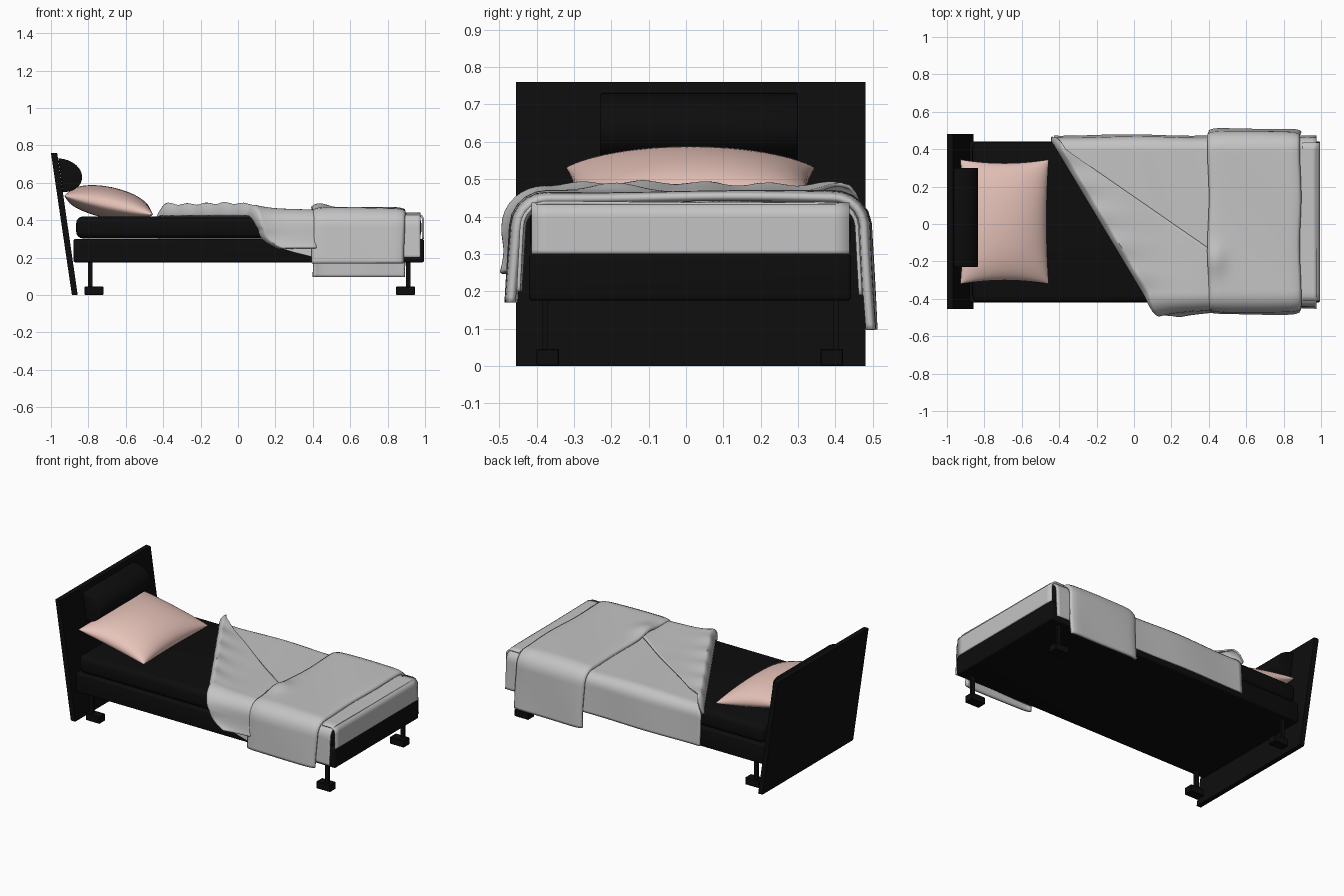
import bpy, bmesh, math
from math import sin, cos, pi, sqrt, exp

if "Cube" in bpy.data.objects:
    bpy.data.objects.remove(bpy.data.objects["Cube"])


def material(name, rgb):
    m = bpy.data.materials.new(name)
    m.diffuse_color = (*rgb, 1)
    m.use_nodes = True
    m.node_tree.nodes["Principled BSDF"].inputs["Base Color"].default_value = m.diffuse_color
    return m


BLACK = material("black_fabric", (0.004, 0.004, 0.004))
GREY = material("light_grey_cloth", (0.55, 0.55, 0.55))
PINK = material("pale_pink", (0.80, 0.55, 0.49))
C = 0.012          # the bed is slightly off centre in y
W, R, TOP = 0.435, 0.05, 0.42   # half width, edge radius, top of mattress


def finish(name, bm, mat, angle=35):
    bmesh.ops.recalc_face_normals(bm, faces=bm.faces)
    me = bpy.data.meshes.new(name)
    bm.to_mesh(me)
    bm.free()
    me.materials.append(mat)
    ob = bpy.data.objects.new(name, me)
    bpy.context.collection.objects.link(ob)
    bpy.ops.object.select_all(action='DESELECT')
    ob.select_set(True)
    bpy.context.view_layer.objects.active = ob
    bpy.ops.object.shade_smooth_by_angle(angle=math.radians(angle))
    return ob


def box(name, lo, hi, mat, bevel=0.0, segments=4):
    bm = bmesh.new()
    bmesh.ops.create_cube(bm, size=1)
    for v in bm.verts:
        v.co = [(a + b) / 2 + c * (b - a) for a, b, c in zip(lo, hi, v.co)]
    if bevel:
        bmesh.ops.bevel(bm, geom=bm.edges[:], offset=bevel, segments=segments,
                        profile=0.5, affect='EDGES')
    return finish(name, bm, mat)


def extrude_y(name, profile, y0, y1, mat, bevel=0.0):
    bm = bmesh.new()
    face = bm.faces.new([bm.verts.new((x, y0, z)) for x, z in profile])
    ext = bmesh.ops.extrude_face_region(bm, geom=[face])
    for v in ext["geom"]:
        if isinstance(v, bmesh.types.BMVert):
            v.co.y = y1
    if bevel:
        rim = [e for e in bm.edges if abs(e.verts[0].co.y - e.verts[1].co.y) < 1e-6]
        bmesh.ops.bevel(bm, geom=rim, offset=bevel, segments=3, profile=0.5, affect='EDGES')
    return finish(name, bm, mat)


def grid(name, nu, nv, fn, mat, thick=0.0):
    bm = bmesh.new()
    vs = [[bm.verts.new(fn(i / nu, j / nv)) for j in range(nv + 1)] for i in range(nu + 1)]
    for i in range(nu):
        for j in range(nv):
            bm.faces.new((vs[i][j], vs[i + 1][j], vs[i + 1][j + 1], vs[i][j + 1]))
    ob = finish(name, bm, mat, 60)
    if thick:
        mod = ob.modifiers.new("thickness", 'SOLIDIFY')
        mod.thickness = thick
        mod.offset = 0
    return ob


# headboard, leaning back, with its rounded head cushion
extrude_y("headboard", [(-1.0, 0.76), (-0.967, 0.76), (-0.857, 0), (-0.888, 0)],
          -0.455, 0.48, BLACK)
arc = [(-0.949 + 0.115 * cos(a) - 0.0125 * sin(a), 0.64 + 0.09 * sin(a))
       for a in [-pi / 2 + pi * k / 20 for k in range(21)]]
extrude_y("head_cushion", arc, -0.23, 0.30, BLACK, 0.006)

# base and mattress
box("bed_base", (-0.88, -0.42, 0.175), (0.995, 0.442, 0.30), BLACK, 0.01)
box("mattress", (-0.865, -0.418, 0.303), (0.98, 0.44, 0.42), BLACK, 0.035)

# legs with block feet
for px, fx, end in ((-0.79, -0.77, "head"), (0.91, 0.895, "foot")):
    for py, fy, side in ((-0.378, -0.37, "front"), (0.402, 0.39, "back")):
        box(f"{end}_{side}_leg", (px - 0.013, py - 0.008, 0.03),
            (px + 0.013, py + 0.008, 0.18), BLACK)
        box(f"{end}_{side}_leg_block", (fx - 0.05, fy - 0.03, 0),
            (fx + 0.05, fy + 0.03, 0.046), BLACK, 0.003, 1)


# pillow, pinched at the corners and propped on the headboard
def pillow_point(u, v, sign):
    p = (max(0, 1 - u * u) * max(0, 1 - v * v)) ** 0.45
    x = 0.242 * u * (1 - 0.06 * (1 - v * v))
    y = 0.333 * v * (1 - 0.06 * (1 - u * u))
    z = p * (0.098 if sign > 0 else -0.07)
    t = 0.21
    return (-0.692 + x * cos(t) + z * sin(t), C + y, 0.48 - x * sin(t) + z * cos(t))


def pillow():
    bm = bmesh.new()
    n = 28
    ease = [sin((i / n - 0.5) * pi) for i in range(n + 1)]
    for sign in (1, -1):
        vs = [[bm.verts.new(pillow_point(u, v, sign)) for v in ease] for u in ease]
        for i in range(n):
            for j in range(n):
                bm.faces.new((vs[i][j], vs[i + 1][j], vs[i + 1][j + 1], vs[i][j + 1]))
    bmesh.ops.remove_doubles(bm, verts=bm.verts, dist=0.0003)
    finish("pillow", bm, PINK, 70)


pillow()


# cloth is laid over the mattress: s runs across the bed and down both sides
def drape(x, s, lift):
    k, flat = abs(s), W - R
    if k < flat:
        y, z, ny, nz = k, TOP, 0, 1
    elif k < flat + R * pi / 2:
        a = (k - flat) / R
        y, z, ny, nz = flat + R * sin(a), TOP - R + R * cos(a), sin(a), cos(a)
    else:
        d = k - flat - R * pi / 2
        y, z, ny, nz = W + 0.06 * d, TOP - R - d, 1, 0
    y += ny * lift
    return (x, C + (y if s > 0 else -y), z + nz * lift)


def arc_to(z):
    """Distance across the bed at which the cloth hangs down to height z."""
    return W - R + R * pi / 2 + TOP - R - z


def fold_x(s):
    """Diagonal turned-back edge of the sheet."""
    y = max(-0.47, min(0.45, s + C))
    x = -0.44 + (0.45 - y) * 0.60
    d = max(0, -s - 0.46)
    return min(0.40, x + 0.28 * (d / 0.17) ** 3)


def flap_end_x(s):
    return max(fold_x(s) + 0.004, min(0.42, -0.44 + (0.45 - s - C) * 1.448))


def sheet_point(u, v):
    s = -arc_to(0.20) + v * (arc_to(0.20) + arc_to(0.19))
    x0 = fold_x(s) + 0.012
    x = x0 + u * (0.975 - x0)
    return drape(x, s, 0.013 + 0.004 * sin(9 * x + 3 * s) * min(1, abs(s) / 0.4))


def flap_point(u, v):
    s = -arc_to(0.25) + v * (arc_to(0.25) + 0.44)
    x0 = fold_x(s)
    e = u * u * (flap_end_x(s) - x0)
    roll = sqrt(min(1, e / 0.03))
    ripple = 0.007 * sin(38 * s) * exp(-e / 0.08) + 0.003 * sin(14 * e - 9 * s)
    return drape(x0 + e, s, 0.004 + roll * (0.02 + 0.05 * exp(-e / 0.15) + ripple))


def runner_point(u, v):
    s = -arc_to(0.17) + v * (arc_to(0.17) + arc_to(0.097))
    x = 0.40 + 0.487 * u + 0.004 * sin(12 * s)
    bump = 0.022 * exp(-((x - 0.43) / 0.06) ** 2 - ((s + 0.2) / 0.08) ** 2)
    edge = 0.012 * (1 - (2 * u - 1) ** 12)
    return drape(x, s, 0.027 + edge + bump + 0.003 * sin(8 * x + 7 * s))


def sheet_end_point(u, v):
    a = min(1, max(0, (u - 0.3) / 0.3)) * pi / 2
    x = 0.90 + 0.055 * min(1, u / 0.3) + 0.035 * sin(a)
    z = 0.398 + 0.035 * cos(a) - 0.098 * max(0, (u - 0.6) / 0.4)
    return (x, C + (v - 0.5) * 0.85, z)


grid("sheet", 60, 90, sheet_point, GREY, 0.01)
grid("turned_back_flap", 32, 110, flap_point, GREY, 0.01)
grid("folded_blanket", 32, 90, runner_point, GREY, 0.018)
grid("sheet_end", 24, 20, sheet_end_point, GREY, 0.01)
